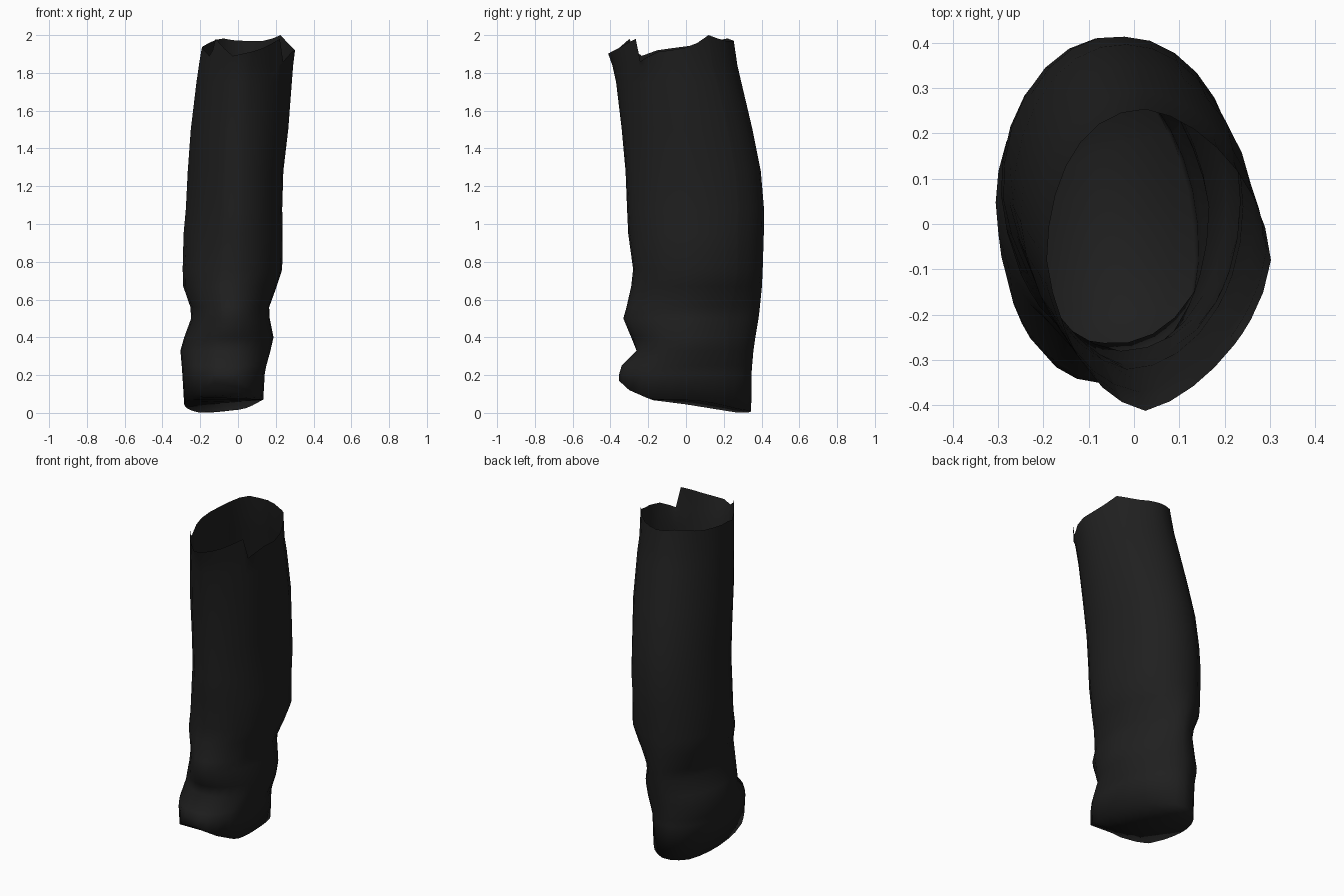
import bpy, bmesh, math

N = 28
# Height, left/right x and front/back y limits of the tube,
# then bulge of the back-right, back-left, front-left and front-right corners
SECTIONS = [
    (0.00, -0.285, 0.130, -0.350, 0.345, -.06, 0, 0, .10),
    (0.21, -0.295, 0.140, -0.350, 0.347, -.06, 0, 0, .08),
    (0.25, -0.298, 0.150, -0.340, 0.350, -.06, 0, 0, .06),
    (0.33, -0.305, 0.172, -0.262, 0.357, -.08, 0, 0, .05),
    (0.40, -0.285, 0.188, -0.290, 0.367, -.10, 0, -.02, 0),
    (0.50, -0.248, 0.168, -0.332, 0.384, -.12, 0, -.05, 0),
    (0.56, -0.252, 0.165, -0.315, 0.391, -.10, 0, -.05, 0),
    (0.67, -0.290, 0.205, -0.290, 0.402, -.05, .02, -.04, 0),
    (0.76, -0.293, 0.234, -0.280, 0.406, -.02, .03, -.05, 0),
    (0.95, -0.288, 0.236, -0.306, 0.412, -.02, .04, -.10, 0),
    (1.08, -0.276, 0.234, -0.312, 0.413, 0, .04, -.10, 0),
    (1.28, -0.266, 0.240, -0.320, 0.396, 0, .02, -.08, 0),
    (1.50, -0.250, 0.266, -0.340, 0.352, 0, 0, -.06, -.03),
    (1.75, -0.220, 0.285, -0.370, 0.293, -.02, 0, -.06, -.06),
    (1.84, -0.207, 0.292, -0.390, 0.272, -.04, 0, -.07, -.08),
    (1.95, -0.192, 0.302, -0.412, 0.253, -.05, 0, -.08, -.09),
]
# Torn top edge: angle in degrees, height
TOP_RIM = [(0, 1.92), (20, 1.94), (39, 2.0), (60, 1.97), (98, 1.97), (120, 1.985),
           (150, 1.95), (167, 1.94), (193, 1.92), (210, 1.89), (219, 1.92), (226, 1.98),
           (257, 1.89), (290, 1.92), (322, 1.98), (328, 1.86), (345, 1.91), (360, 1.92)]
# Raised front of the bottom edge: y, height
BOTTOM_RIM = [(-0.36, 0.175), (-0.30, 0.12), (-0.18, 0.068), (0.0, 0.045),
              (0.28, 0.0), (0.36, 0.005)]


def interp(table, t):
    for (a, va), (b, vb) in zip(table, table[1:]):
        if t <= b:
            return va + (vb - va) * max(0, t - a) / (b - a)
    return table[-1][1]


# Ring angles, adjusted to hit the notches in the top edge
angles = sorted({round(i * 360 / N, 2) for i in range(N)}
                - {205.71, 231.43, 321.43, 334.29} | {39, 210, 226, 257, 322, 328, 335})
n = len(angles)

# Fabric tube
bm = bmesh.new()
rings = []
for k, (z, x0, x1, y0, y1, *corners) in enumerate(SECTIONS):
    bend = 0.03 * max(0, z - 1.2) / 0.75
    ring = []
    for deg in angles:
        a = math.radians(deg)
        s = 1 + corners[int(deg // 90) % 4] * abs(math.sin(2 * a))
        x = (x0 + x1) / 2 + s * (x1 - x0) / 2 * math.cos(a) - bend * math.sin(a) ** 2
        y = (y0 + y1) / 2 + s * (y1 - y0) / 2 * math.sin(a)
        h = z
        if k == 0:
            h = interp(BOTTOM_RIM, y) + 0.15 * max(0, x + 0.1) * min(1, max(0, (y + 0.2) / 0.3))
        elif k == len(SECTIONS) - 1:
            h = interp(TOP_RIM, deg)
        ring.append(bm.verts.new((x, y, h)))
    rings.append(ring)
for low, high in zip(rings, rings[1:]):
    for i in range(n):
        j = (i + 1) % n
        bm.faces.new((low[i], low[j], high[j], high[i]))

# Curved sheet closing the bottom, in strips from front to back
rim = rings[0]
front = min(range(n), key=lambda i: rim[i].co.y)
for i in range((n + 1) // 2):
    strip = [rim[(front + i) % n], rim[(front - i) % n], rim[(front - i - 1) % n], rim[(front + i + 1) % n]]
    strip = list(dict.fromkeys(strip))
    if len(strip) > 2:
        bm.faces.new(strip)

for f in bm.faces:
    f.smooth = True
mesh = bpy.data.meshes.new("fabric_tube")
bm.to_mesh(mesh)
bm.free()
mat = bpy.data.materials.new("black_cloth")
mat.diffuse_color = (0.014, 0.014, 0.014, 1)
mesh.materials.append(mat)
bpy.context.collection.objects.link(bpy.data.objects.new("fabric_tube", mesh))
